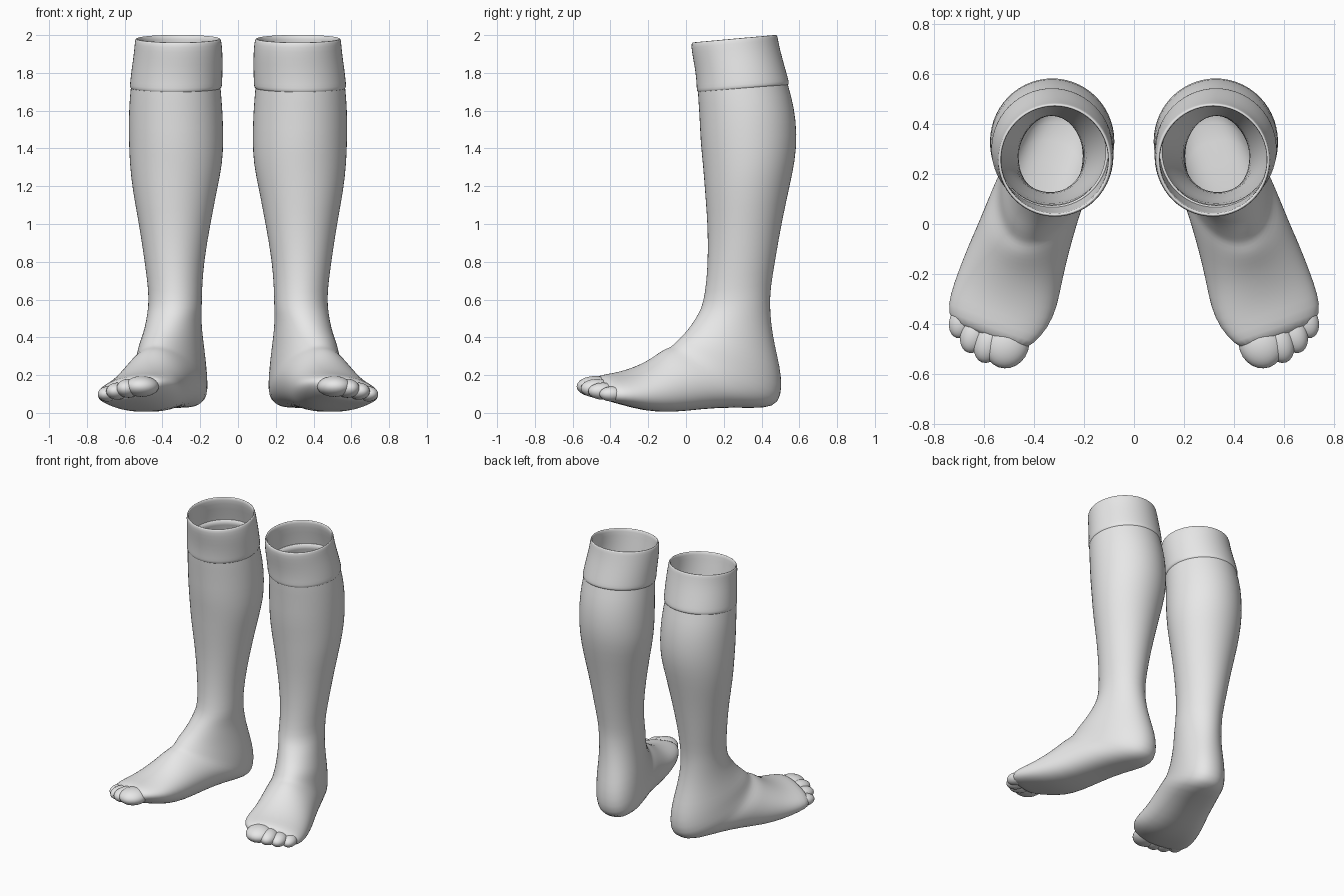
import bpy
import bmesh
import math
from mathutils import Vector, Matrix

default_cube = bpy.data.objects.get("Cube")
if default_cube:
    bpy.data.objects.remove(default_cube, do_unlink=True)

SEGMENTS = 28

# one plain knit colour
knit = bpy.data.materials.new("light_grey_knit")
knit.use_nodes = True
grey = (0.8, 0.8, 0.8, 1)
knit.diffuse_color = grey
knit.node_tree.nodes["Principled BSDF"].inputs["Base Color"].default_value = grey


def finish(name, bm, thickness=0.0, levels=1):
    """Turn a bmesh into a smooth, mirrored object, optionally a thin shell."""
    bmesh.ops.recalc_face_normals(bm, faces=bm.faces)
    mesh = bpy.data.meshes.new(name)
    bm.to_mesh(mesh)
    bm.free()
    mesh.materials.append(knit)
    for face in mesh.polygons:
        face.use_smooth = True
    obj = bpy.data.objects.new(name, mesh)
    bpy.context.collection.objects.link(obj)
    mirror = obj.modifiers.new("other_side", "MIRROR")
    mirror.use_mirror_merge = False
    if levels:
        obj.modifiers.new("smooth", "SUBSURF").levels = levels
        obj.modifiers["smooth"].render_levels = levels
    if thickness:
        shell = obj.modifiers.new("cloth", "SOLIDIFY")
        shell.thickness = thickness
        shell.offset = -1
    return obj


def add_ring(bm, front, back, half_width, yaw=0.0, drop=0.0, square=0.0):
    """Closed ring between a front and a back point; the back may be squarer."""
    centre = (front + back) / 2
    reach = (front - back) / 2
    side = Vector((math.cos(yaw), math.sin(yaw), -drop)) * half_width
    verts = []
    for i in range(SEGMENTS):
        angle = math.tau * i / SEGMENTS
        c, s = math.cos(angle), math.sin(angle)
        if s < 0:
            c = math.copysign(abs(c) ** (1 - square), c)
        verts.append(bm.verts.new(centre + side * c + reach * s))
    return verts


def bridge(bm, rings):
    for low, high in zip(rings, rings[1:]):
        for i in range(SEGMENTS):
            j = (i + 1) % SEGMENTS
            bm.faces.new((low[i], low[j], high[j], high[i]))


def tube_ring(bm, row, tilt):
    """Leg ring from height, inner and outer x, front and back y, in hundredths."""
    z, x0, x1, y0, y1 = (v / 100 for v in row)
    mid = (x0 + x1) / 2
    return add_ring(bm, Vector((mid, y0, z - tilt)), Vector((mid, y1, z + tilt)),
                    (x1 - x0) / 2)


# leg: height, inner x, outer x, front y, back y
LEG = [
    (180, 10, 56, 6, 52), (172, 9, 57, 6, 54), (160, 8, 58, 7, 57.5),
    (145, 7.5, 58, 7.5, 59), (132, 8, 57.5, 9, 58), (118, 11, 56, 10, 55),
    (100, 14.5, 52.5, 11.5, 51), (80, 18, 49.5, 11.5, 47.5),
    (65, 19, 47.5, 10, 45), (57, 19, 47.5, 8, 44.5),
]
# foot: top point, sole point, half width
FOOT = [
    (36, 5, 50, 32, 45, 48, 14.5), (39, 1, 44, 30, 47, 36, 15.5),
    (42, -3, 40, 28, 50, 24, 16.5), (43, -6, 37, 27, 51, 13, 17),
    (44, -8, 35, 27, 49, 5, 17.5), (45, -11, 34, 28, 42, 2, 18),
    (46, -14, 32, 35, 25, 3, 18.5), (47, -18, 29, 41, 8, 2, 19),
    (48, -23, 26, 47, -8, 0, 20), (49, -30, 23, 52, -22, 1, 21),
    (51, -37, 21, 57, -33, 4, 20.5), (54, -43, 20, 61, -41, 6, 18),
    (55, -47, 18, 60, -45, 8, 14),
]

# leg and foot, one hollow loft from the cuff to the toe seam
bm = bmesh.new()
rings = [tube_ring(bm, row, 0.02) for row in LEG]
for n, row in enumerate(FOOT):
    v = [k / 100 for k in row]
    turn = min(n / 8, 1)
    toe = max(0, n - 8) / 4
    rings.append(add_ring(bm, Vector(v[:3]), Vector(v[3:6]), v[6],
                          yaw=math.radians(19) * turn, drop=0.13 * toe,
                          square=0.3 * turn))
bridge(bm, rings)
bm.faces.new(rings[-1])
finish("leg_and_foot", bm, thickness=0.012)

# folded cuff with a small step at its lower hem
CUFF = [
    (171.8, 9.2, 56.8, 6.2, 54.2), (172.5, 8.3, 57.5, 5.5, 54.8),
    (175, 8.2, 57.3, 5.5, 54.2), (182, 8, 56.5, 5, 52.2),
    (190, 8, 55.3, 3.5, 50), (196, 8.5, 54.8, 2.5, 48.8),
    (198.3, 9, 54.5, 3, 48.4), (198.2, 10.2, 53.4, 4.2, 47.2),
    (194, 10.3, 53.3, 4.5, 47.4), (184, 9.8, 55, 6, 50.5),
    (173, 10.5, 55.5, 7.5, 53),
]
bm = bmesh.new()
bridge(bm, [tube_ring(bm, row, 0.02) for row in CUFF])
finish("cuff", bm)

# toes pushing out past the seam: centre, then width, length and height radii
TOES = [
    (51, -48, 14, 9, 10, 5.5), (58, -47, 13, 6, 9, 5),
    (64, -44, 11.5, 5.5, 8, 4.5), (69, -39, 10, 5, 7, 4),
]
bm = bmesh.new()
for row in TOES:
    v = [k / 100 for k in row]
    place = (Matrix.Translation(v[:3]) @ Matrix.Rotation(math.radians(19), 4, "Z")
             @ Matrix.Diagonal((*v[3:], 1)))
    bmesh.ops.create_uvsphere(bm, u_segments=24, v_segments=16, radius=1, matrix=place)
finish("toes", bm, levels=0)
